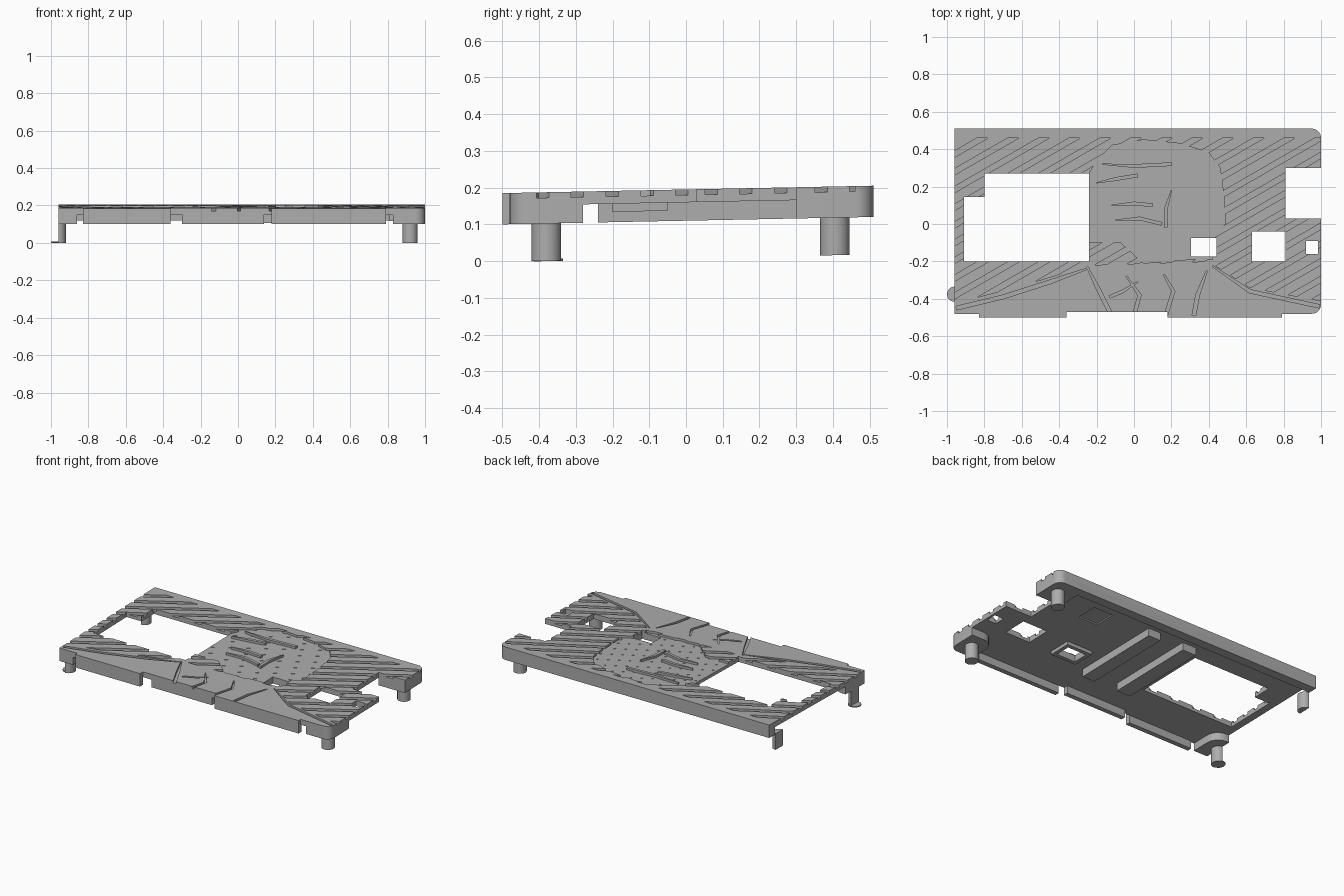
import bpy
import bmesh
import math
from mathutils import Matrix, Vector

cube = bpy.data.objects.get("Cube")
if cube:
    bpy.data.objects.remove(cube, do_unlink=True)

grey = bpy.data.materials.new("plain_grey")
grey.use_nodes = True
grey.diffuse_color = (0.42, 0.42, 0.42, 1)
grey.node_tree.nodes["Principled BSDF"].inputs["Base Color"].default_value = grey.diffuse_color

TOP, FLOOR, UNDER, FOOT = 0.195, 0.18, 0.16, 0.11
SLOPE = 0.02
parts = []


def prisms(name, outlines, low, high, keep=True):
    """One object made of upright prisms, one for each outline."""
    bm = bmesh.new()
    for outline in outlines:
        base = bm.faces.new([bm.verts.new((x, y, low)) for x, y in outline])
        out = bmesh.ops.extrude_face_region(bm, geom=[base])
        tops = [v for v in out["geom"] if isinstance(v, bmesh.types.BMVert)]
        bmesh.ops.translate(bm, verts=tops, vec=(0, 0, high - low))
    bmesh.ops.recalc_face_normals(bm, faces=bm.faces)
    mesh = bpy.data.meshes.new(name)
    bm.to_mesh(mesh)
    bm.free()
    mesh.materials.append(grey)
    obj = bpy.data.objects.new(name, mesh)
    bpy.context.collection.objects.link(obj)
    if keep:
        parts.append(obj)
    return obj


def combine(target, tool, operation="DIFFERENCE"):
    mod = target.modifiers.new("cut", "BOOLEAN")
    mod.operation, mod.solver, mod.object = operation, "EXACT", tool
    bpy.context.view_layer.objects.active = target
    bpy.ops.object.modifier_apply(modifier=mod.name)
    bpy.data.objects.remove(tool, do_unlink=True)


def rect(x0, x1, y0, y1):
    return [(x0, y0), (x1, y0), (x1, y1), (x0, y1)]


def arc(cx, cy, r, start, end, n=8):
    angles = [math.radians(start + (end - start) * i / n) for i in range(n + 1)]
    return [(cx + r * math.cos(a), cy + r * math.sin(a)) for a in angles]


def ribbon(path, width):
    """Tapered stroke outline along a path."""
    pts = [Vector(p) for p in path]
    left, right = [], []
    for i, p in enumerate(pts):
        d = (pts[min(i + 1, len(pts) - 1)] - pts[max(i - 1, 0)]).normalized()
        w = width / 2 * (0.3 if i == 0 else 1)
        n = Vector((-d.y, d.x)) * w
        left.append(tuple(p + n))
        right.append(tuple(p - n))
    return left + right[::-1]


# Main plate with front lips, rounded right corners and a side notch
outline = [(-0.96, 0.51), (-0.96, -0.48), (-0.83, -0.48), (-0.83, -0.5),
           (-0.36, -0.5), (-0.36, -0.47), (0.18, -0.47), (0.18, -0.5),
           (0.79, -0.5), (0.79, -0.48)]
outline += arc(0.95, -0.43, 0.05, -90, 0)
outline += [(1, 0.03), (0.81, 0.03), (0.81, 0.3), (1, 0.3)]
outline += arc(0.95, 0.46, 0.05, 0, 90)
plate = prisms("top_plate", [outline], UNDER, TOP)

# Openings through the plate
window = [(-0.91, -0.2), (-0.24, -0.2), (-0.24, 0.27),
          (-0.8, 0.27), (-0.8, 0.145), (-0.91, 0.145)]
square = rect(0.305, 0.44, -0.175, -0.075)
openings = [window, square, rect(0.63, 0.81, -0.2, -0.04), rect(0.92, 0.985, -0.16, -0.09)]
combine(plate, prisms("opening_cutter", openings, 0, 1, False))

# Shallow pocket underneath
combine(plate, prisms("pocket_cutter", [rect(0.45, 0.59, 0.2, 0.34)], 0.1, 0.168, False))

# Diagonal grooves above the shoulder line
pitch, rise = 0.0947, 0.577
bands = []
for k in range(22):
    c = 0.91 - pitch * k
    bands.append([(-1.2, c - 1.2 * rise), (1.2, c + 1.2 * rise),
                  (1.2, c + 1.2 * rise + 0.034), (-1.2, c - 1.2 * rise + 0.034)])
grooves = prisms("groove_cutter", bands, FLOOR, 0.3, False)
field = [(-1.1, 0.46), (1.1, 0.46), (1.1, -0.43), (0.62, -0.34), (0.4, -0.2),
         (-0.24, -0.22), (-0.6, -0.33), (-1.1, -0.46)]
combine(grooves, prisms("groove_field", [field], 0, 1, False), "INTERSECT")
combine(plate, grooves)

# Recessed portrait silhouette
portrait = [(-0.25, 0.25), (-0.2, 0.34), (-0.12, 0.42), (0.05, 0.45), (0.25, 0.43),
            (0.4, 0.38), (0.46, 0.3), (0.48, 0.15), (0.49, 0), (0.43, -0.05),
            (0.42, -0.19), (0.29, -0.19), (0.05, -0.21), (-0.07, -0.1), (-0.25, -0.1)]
combine(plate, prisms("portrait_cutter", [portrait], FLOOR + 0.0007, 0.3, False))

# Incised garment folds
folds = [([(-0.24, -0.235), (-0.45, -0.31), (-0.7, -0.39), (-0.95, -0.45)], 0.02),
         ([(-0.25, -0.23), (-0.19, -0.35), (-0.12, -0.49)], 0.02),
         ([(0.42, -0.225), (0.62, -0.36), (0.99, -0.44)], 0.018),
         ([(0.39, -0.25), (0.34, -0.38), (0.32, -0.49)], 0.02),
         ([(0.16, -0.27), (0.21, -0.36), (0.17, -0.49)], 0.018),
         ([(-0.04, -0.28), (0.03, -0.38), (0.0, -0.49)], 0.018),
         ([(0.02, -0.31), (-0.06, -0.36), (-0.13, -0.39)], 0.014)]
for path, width in folds:
    combine(plate, prisms("fold_cutter", [ribbon(path, width)], FLOOR + 0.0003, 0.3, False))

# Raised facial strokes inside the portrait
strokes = [[(-0.2, 0.22), (-0.1, 0.24), (0.02, 0.26)],
           [(-0.12, 0.1), (0.0, 0.11), (0.1, 0.1)],
           [(-0.1, 0.02), (0.03, 0.03), (0.15, 0.0)],
           [(0.2, 0.18), (0.17, 0.08), (0.17, -0.02)],
           [(-0.17, 0.32), (0.0, 0.31), (0.2, 0.32)]]
prisms("face_strokes", [ribbon(s, 0.02) for s in strokes], FLOOR - 0.005, TOP)

# Skirt walls and corner blocks under the plate
J = UNDER + 0.004
prisms("back_wall", [rect(-0.96, 0.82, 0.45, 0.51)], FOOT, J)
prisms("front_walls", [rect(-0.83, -0.36, -0.5, -0.47), rect(-0.3, 0.14, -0.47, -0.44),
                       rect(0.18, 0.79, -0.5, -0.47)], FOOT, J)
back_block = [(0.81, 0.3), (1, 0.3)] + arc(0.95, 0.46, 0.05, 0, 90) + [(0.81, 0.51)]
front_block = [(0.83, -0.48)] + arc(0.95, -0.43, 0.05, -90, 0) + [(1, -0.28)]
front_block += arc(0.91, -0.36, 0.08, 90, 180)
left_block = [(-0.96, -0.28), (-0.96, -0.48), (-0.86, -0.48)] + arc(-0.94, -0.36, 0.08, 0, 90)
prisms("corner_blocks", [back_block, front_block, left_block], FOOT, J)

# Two ribs and a raised frame on the underside
prisms("underside_ribs", [rect(0.1, 0.19, -0.24, 0.36), rect(-0.17, -0.07, -0.24, 0.36)], FOOT, J)
frame = prisms("square_frame", [rect(0.28, 0.465, -0.2, -0.05)], 0.138, J)
combine(frame, prisms("frame_cutter", [square], 0, 1, False))

# Support posts: round on the right, halved at the left edge
posts = []
for y in (-0.38, 0.405):
    posts.append(arc(0.92, y, 0.04, 0, 348.75, 31))
    posts.append(arc(-0.96, y, 0.04, -90, 90, 16))
prisms("support_posts", posts, 0.008, FOOT + 0.004)
prisms("foot_pad", [arc(-0.96, -0.375, 0.04, 0, 348.75, 31)], 0.0075, 0.014)

# Lean everything slightly upward toward the back
shear = Matrix.Identity(4)
shear[2][1] = SLOPE
for obj in parts:
    obj.data.transform(shear)
    bpy.ops.object.select_all(action="DESELECT")
    obj.select_set(True)
    bpy.context.view_layer.objects.active = obj
    bpy.ops.object.shade_smooth_by_angle(angle=math.radians(25))
